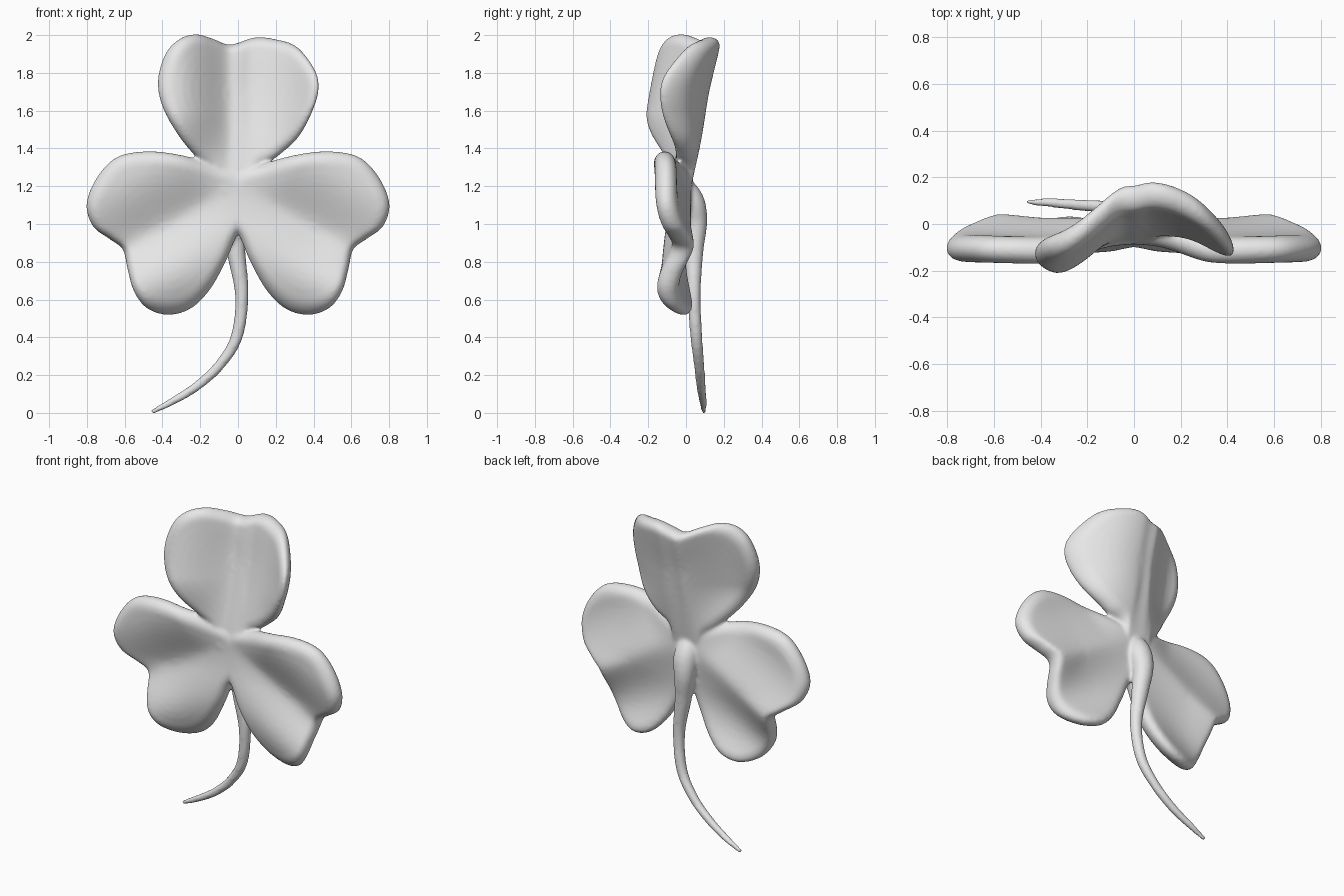
import bpy, bmesh, math
from mathutils import Vector

if "Cube" in bpy.data.objects:
    bpy.data.objects.remove(bpy.data.objects["Cube"])

HUB_Z, HUB_Y = 1.2, -0.03


def spline(pts, steps, closed):
    """Catmull-Rom samples through points of any dimension."""
    pts = [Vector(p) for p in pts]
    n, out = len(pts), []
    get = (lambda i: pts[i % n]) if closed else (lambda i: pts[max(0, min(n - 1, i))])
    for i in range(n if closed else n - 1):
        a, b, c, d = (get(i + k) for k in (-1, 0, 1, 2))
        for k in range(steps):
            t = k / steps
            out.append(0.5 * (2 * b + (c - a) * t + (2 * a - 5 * b + 4 * c - d) * t * t
                              + (3 * b - a - 3 * c + d) * t ** 3))
    return out if closed else out + [pts[-1]]


def skin(bm, rings, start, end):
    """Join equal vertex rings into a closed skin with a pole at each end."""
    n = len(rings[0])
    vs = [[bm.verts.new(p) for p in r] for r in rings]
    a, b = bm.verts.new(start), bm.verts.new(end)
    faces = []
    for i in range(n):
        j = (i + 1) % n
        faces.append(bm.faces.new((a, vs[0][j], vs[0][i])))
        faces.append(bm.faces.new((b, vs[-1][i], vs[-1][j])))
        for r, q in zip(vs, vs[1:]):
            faces.append(bm.faces.new((r[i], r[j], q[j], q[i])))
    bmesh.ops.recalc_face_normals(bm, faces=faces)


def ease(t):
    t = max(0, min(1, t))
    return t * t * (3 - 2 * t)


def soft_abs(w):
    return math.hypot(w, 0.05) - 0.05


def top_bend(x, z):
    """Top leaf: leans back along its rib, both halves fold forward."""
    w, d = x + 0.03, max(0, z - HUB_Z)
    if w > 0:
        drop = 1.43 * w * w - 0.25 * w * ease(w / 0.1)
    else:
        drop = 0.2 * math.sin(math.pi / 2 * min(1, soft_abs(w) / 0.28))
    return HUB_Y + 0.19 * d - drop * ease((d + 0.1) / 0.5)


def side_bend(x, z):
    """Side leaf: creased along a slanting rib, both halves bulge forward."""
    h = z - HUB_Z
    d, w = 0.88 * x - 0.476 * h, 0.476 * x + 0.88 * h
    k = max(0, min(1.1, d / 0.65))
    if w > 0:
        drop = 0.09 * math.sin(math.pi / 2 * min(1, soft_abs(w) / 0.29)) * ease(d / 0.3 + 0.2)
    else:
        drop = 0.075 * k ** 0.8 * math.sin(math.pi * min(1.1, soft_abs(w) / 0.37))
    return HUB_Y + 0.014 * ease(k) - drop


def leaf(bm, outline, centre, bend, mirror=1):
    """Blade with a thick round rim: front rings out to the rim, then back."""
    rim, c = spline(outline, 8, True), Vector(centre)
    sizes = [0.1 * k for k in range(1, 9)] + [0.84, 0.88, 0.92, 0.95, 0.975, 0.99, 0.998]
    loop = [(s, -1) for s in sizes] + [(1, 0)] + [(s, 1) for s in reversed(sizes)]

    def point(p, s, side):
        q = c.lerp(p, s)
        r = max(0.0, (s - 0.84) / 0.16)
        h = (0.047 + 0.011 * ease(s / 0.85)) * math.sqrt(max(0, 1 - r * r))
        return (mirror * q.x, bend(q.x, q.y) + side * h, q.y)

    skin(bm, [[point(p, s, sd) for p in rim] for s, sd in loop],
         point(c, 0, -1), point(c, 0, 1))


def stem(bm, path):
    """Tapering round stem; each path point is x, y, z, radius."""
    pts = spline(path, 8, False)
    rings = []
    for i, p in enumerate(pts):
        t = (pts[min(i + 1, len(pts) - 1)] - pts[max(i - 1, 0)]).to_3d().normalized()
        u = t.cross(Vector((0, 1, 0))).normalized()
        v = t.cross(u)
        rings.append([p.to_3d() + p[3] * (math.cos(a) * u + math.sin(a) * v)
                      for a in (k * math.tau / 20 for k in range(20))])
    skin(bm, rings, pts[0].to_3d(), pts[-1].to_3d())


top_outline = [(-0.09, 1.09), (-0.13, 1.25), (-0.21, 1.34), (-0.31, 1.46), (-0.4, 1.62),
               (-0.424, 1.76), (-0.385, 1.9), (-0.31, 1.98), (-0.22, 2.005), (-0.13, 1.98),
               (-0.04, 1.95), (0.09, 1.988), (0.2, 1.978), (0.31, 1.94), (0.4, 1.83),
               (0.428, 1.73), (0.4, 1.61), (0.32, 1.46), (0.2, 1.35), (0.1, 1.28), (0.06, 1.09)]
side_outline = [(-0.08, 1.12), (-0.05, 1.26), (0.1, 1.31), (0.3, 1.365), (0.48, 1.385),
                (0.64, 1.355), (0.745, 1.25), (0.802, 1.11), (0.77, 0.99), (0.68, 0.92),
                (0.61, 0.865), (0.585, 0.76), (0.55, 0.64), (0.48, 0.552), (0.37, 0.518),
                (0.25, 0.552), (0.15, 0.65), (0.065, 0.8), (0.01, 0.93), (-0.05, 1.02)]
stem_path = [(-0.02, -0.03, 1.25, 0.03), (-0.02, -0.005, 1.18, 0.065), (-0.02, 0.03, 1.1, 0.074),
             (-0.025, 0.05, 1.0, 0.062), (-0.01, 0.042, 0.85, 0.05), (0.02, 0.042, 0.62, 0.036),
             (-0.008, 0.055, 0.4, 0.032), (-0.1, 0.07, 0.25, 0.028), (-0.22, 0.08, 0.14, 0.025),
             (-0.34, 0.09, 0.065, 0.021), (-0.458, 0.095, 0.003, 0.013)]

# three leaves and the stem
bm = bmesh.new()
leaf(bm, top_outline, (0, 1.68), top_bend)
for m in (1, -1):
    leaf(bm, side_outline, (0.38, 0.97), side_bend, m)
stem(bm, stem_path)
mesh = bpy.data.meshes.new("three_leaf_sprig")
bm.to_mesh(mesh)
bm.free()
sprig = bpy.data.objects.new("three_leaf_sprig", mesh)
bpy.context.collection.objects.link(sprig)

# fuse all parts into one soft skin
rm = sprig.modifiers.new("fuse", 'REMESH')
rm.mode = 'VOXEL'
rm.voxel_size = 0.01
rm.use_smooth_shade = True
sm = sprig.modifiers.new("soften", 'SMOOTH')
sm.factor = 0.5
sm.iterations = 9

grey = bpy.data.materials.new("light_grey")
grey.diffuse_color = (0.8, 0.8, 0.8, 1)
grey.use_nodes = True
grey.node_tree.nodes["Principled BSDF"].inputs["Base Color"].default_value = grey.diffuse_color
mesh.materials.append(grey)
for p in mesh.polygons:
    p.use_smooth = True
